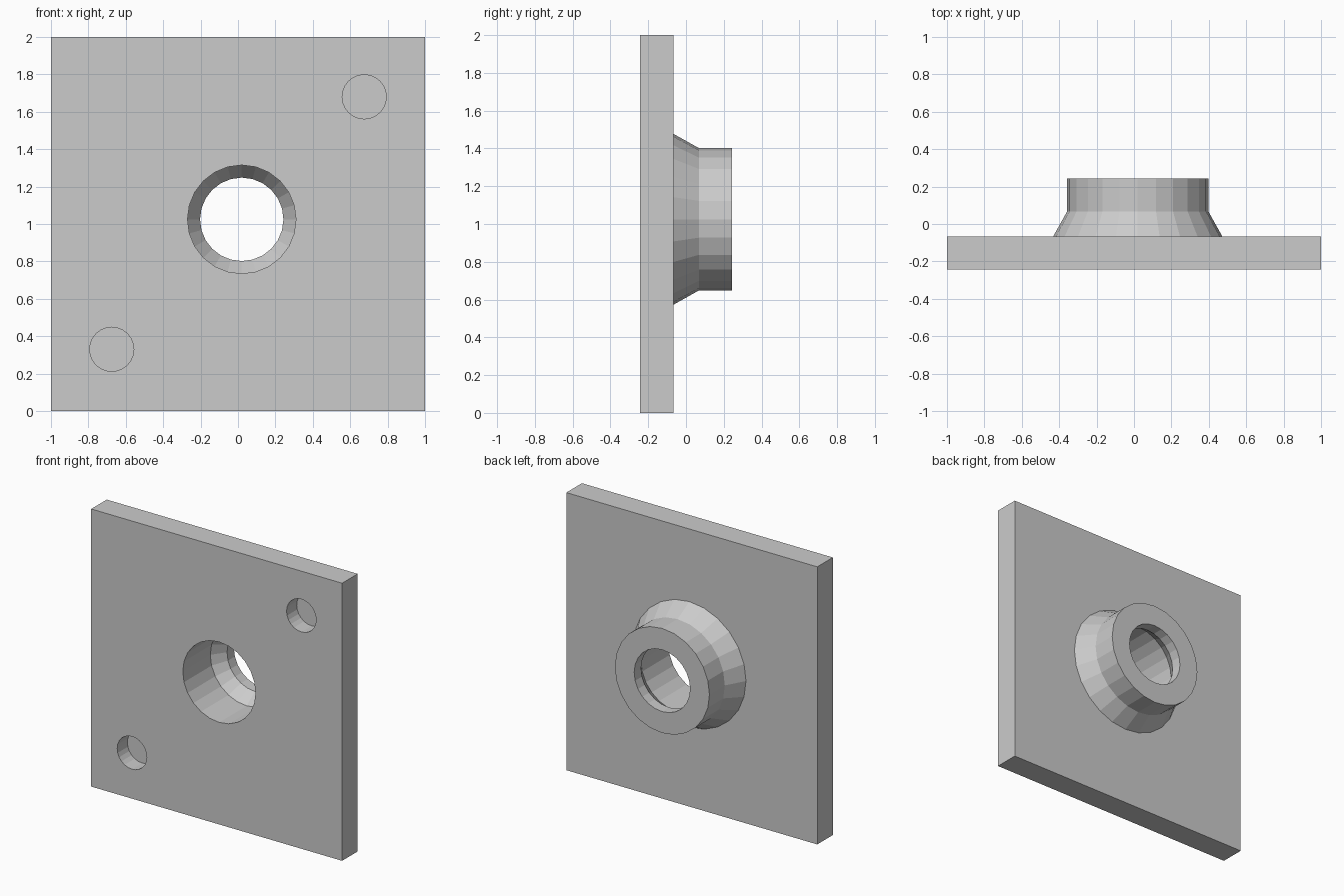
import bpy, bmesh
from math import cos, sin, pi

if "Cube" in bpy.data.objects:
    bpy.data.objects.remove(bpy.data.objects["Cube"])

SIDES = 24
FRONT, PLATE_BACK, BACK = -0.243, -0.066, 0.243
CX, CZ = 0.02, 1.025


def turned(name, profile, x, z):
    """Closed solid turned around a y-parallel axis; profile is (y, radius)."""
    bm = bmesh.new()
    rings = [[bm.verts.new((x + r * cos(2 * pi * i / SIDES), y,
                            z + r * sin(2 * pi * i / SIDES)))
              for i in range(SIDES)] for y, r in profile]
    for a, b in zip(rings, rings[1:]):
        for i in range(SIDES):
            j = (i + 1) % SIDES
            bm.faces.new((a[i], a[j], b[j], b[i]))
    bm.faces.new(rings[0])
    bm.faces.new(rings[-1])
    bmesh.ops.recalc_face_normals(bm, faces=bm.faces[:])
    mesh = bpy.data.meshes.new(name)
    bm.to_mesh(mesh)
    bm.free()
    obj = bpy.data.objects.new(name, mesh)
    bpy.context.collection.objects.link(obj)
    return obj


def combine(target, tool, operation):
    """Apply a boolean and remove the tool object."""
    bpy.context.view_layer.objects.active = target
    mod = target.modifiers.new(operation, 'BOOLEAN')
    mod.operation, mod.object, mod.solver = operation, tool, 'EXACT'
    bpy.ops.object.modifier_apply(modifier=mod.name)
    bpy.data.objects.remove(tool)


# Square mounting plate
bpy.ops.mesh.primitive_cube_add(size=1, location=(0, (FRONT + PLATE_BACK) / 2, 1))
plate = bpy.context.object
plate.name = "flanged_plate"
plate.scale = (2, PLATE_BACK - FRONT, 2)
bpy.ops.object.transform_apply(location=True, scale=True)

# Boss on the back: tapered foot and straight collar
slope = (0.452 - 0.377) / (0.068 - PLATE_BACK)
boss = turned("boss", [(PLATE_BACK - 0.05, 0.452 + 0.05 * slope), (0.068, 0.377),
                       (BACK, 0.377)], CX, CZ)
combine(plate, boss, 'UNION')

# Stepped through bore: wide front, taper, narrow back
bore = turned("bore", [(FRONT - 0.1, 0.29), (0.07, 0.29), (0.165, 0.223),
                       (BACK + 0.1, 0.223)], CX, CZ)
combine(plate, bore, 'DIFFERENCE')

# Two blind holes at opposite corners of the front
for x, z in ((0.675, 1.68), (-0.675, 0.33)):
    hole = turned("blind_hole", [(FRONT - 0.1, 0.118), (FRONT + 0.116, 0.118)], x, z)
    combine(plate, hole, 'DIFFERENCE')
